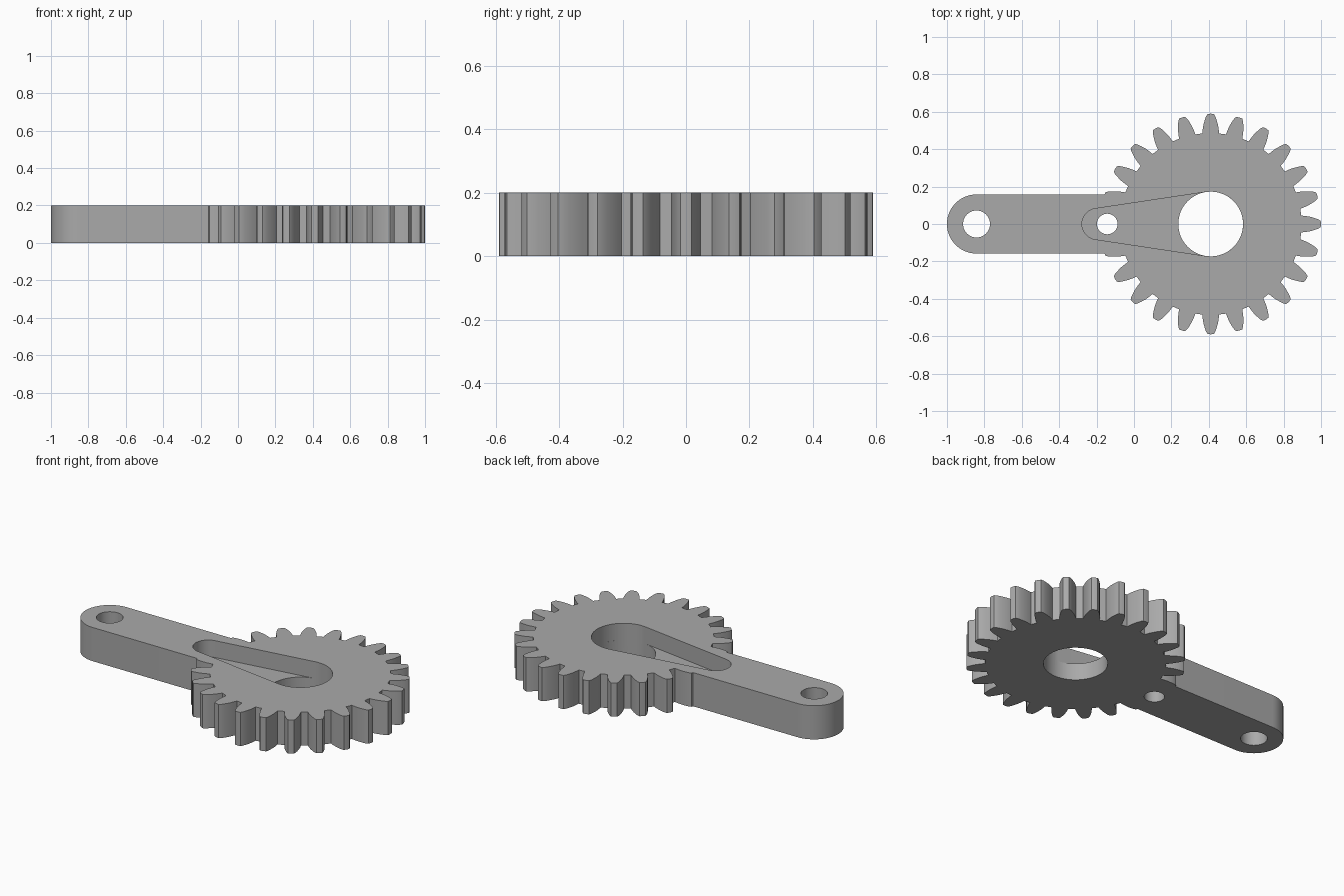
import bpy, bmesh
from math import sin, cos, pi, radians, asin
from mathutils import Matrix, Vector

if "Cube" in bpy.data.objects:
    bpy.data.objects.remove(bpy.data.objects["Cube"], do_unlink=True)

HEIGHT = 0.2
FLOOR = 0.1
GEAR_X = 0.41
TEETH = 24
BORE = 0.173

grey = bpy.data.materials.new("plain grey")
grey.use_nodes = True
colour = (0.4, 0.4, 0.4, 1)
grey.diffuse_color = colour
grey.node_tree.nodes["Principled BSDF"].inputs["Base Color"].default_value = colour


def arc(cx, radius, start, end, steps):
    """Points on an arc centred on the x axis, angles in radians."""
    angles = [start + (end - start) * i / steps for i in range(steps + 1)]
    return [(cx + radius * cos(a), radius * sin(a)) for a in angles]


def circle(cx, radius, steps=64):
    return arc(cx, radius, 0, 2 * pi, steps)[:-1]


def prism(name, outline, z0, z1):
    """Extrude a counter-clockwise outline from z0 to z1."""
    bm = bmesh.new()
    face = bm.faces.new([bm.verts.new((x, y, z0)) for x, y in outline])
    top = bmesh.ops.extrude_face_region(bm, geom=[face])["geom"]
    verts = [v for v in top if isinstance(v, bmesh.types.BMVert)]
    bmesh.ops.translate(bm, verts=verts, vec=(0, 0, z1 - z0))
    bmesh.ops.recalc_face_normals(bm, faces=bm.faces)
    mesh = bpy.data.meshes.new(name)
    bm.to_mesh(mesh)
    bm.free()
    mesh.materials.append(grey)
    obj = bpy.data.objects.new(name, mesh)
    bpy.context.collection.objects.link(obj)
    return obj


def combine(target, tool, operation):
    """Apply a boolean and discard the tool."""
    mod = target.modifiers.new(operation.lower(), "BOOLEAN")
    mod.operation = operation
    mod.solver = "EXACT"
    mod.object = tool
    bpy.context.view_layer.objects.active = target
    bpy.ops.object.modifier_apply(modifier=mod.name)
    bpy.data.objects.remove(tool, do_unlink=True)


# Gear outline: one rounded tooth repeated around the centre
flank = [(0.484, 0.045), (0.505, 0.043), (0.53, 0.039),
         (0.555, 0.032), (0.575, 0.025), (0.588, 0.017)]
tooth = [(r, -w) for r, w in flank] + [(0.59, 0)] + [(r, w) for r, w in reversed(flank)]
gear_outline = []
for i in range(TEETH):
    turn = Matrix.Rotation(2 * pi * i / TEETH, 2)
    for point in tooth:
        p = turn @ Vector(point)
        gear_outline.append((p.x + GEAR_X, p.y))
body = prism("gear_lever", gear_outline, 0, HEIGHT)

# Lever arm with a rounded end
arm_outline = arc(-0.842, 0.158, pi / 2, 3 * pi / 2, 40) + [(0.1, -0.158), (0.1, 0.158)]
combine(body, prism("arm", arm_outline, 0, HEIGHT), "UNION")

# Tapered pocket, open at the top
END_X, END_R = -0.195, 0.083
lean = pi / 2 + asin((BORE - END_R) / (GEAR_X - END_X))
pocket = arc(GEAR_X, BORE, -lean, lean, 48) + arc(END_X, END_R, lean, 2 * pi - lean, 32)
combine(body, prism("pocket_cutter", pocket, FLOOR, HEIGHT + 0.1), "DIFFERENCE")

# Through holes: bore, pin hole and arm hole
for cx, radius in ((GEAR_X, BORE), (-0.143, 0.055), (-0.842, 0.072)):
    combine(body, prism("hole_cutter", circle(cx, radius), -0.1, HEIGHT + 0.1), "DIFFERENCE")

# Smooth curved walls, crisp rims
bpy.ops.object.select_all(action="DESELECT")
body.select_set(True)
bpy.context.view_layer.objects.active = body
bpy.ops.object.shade_smooth_by_angle(angle=radians(30))
